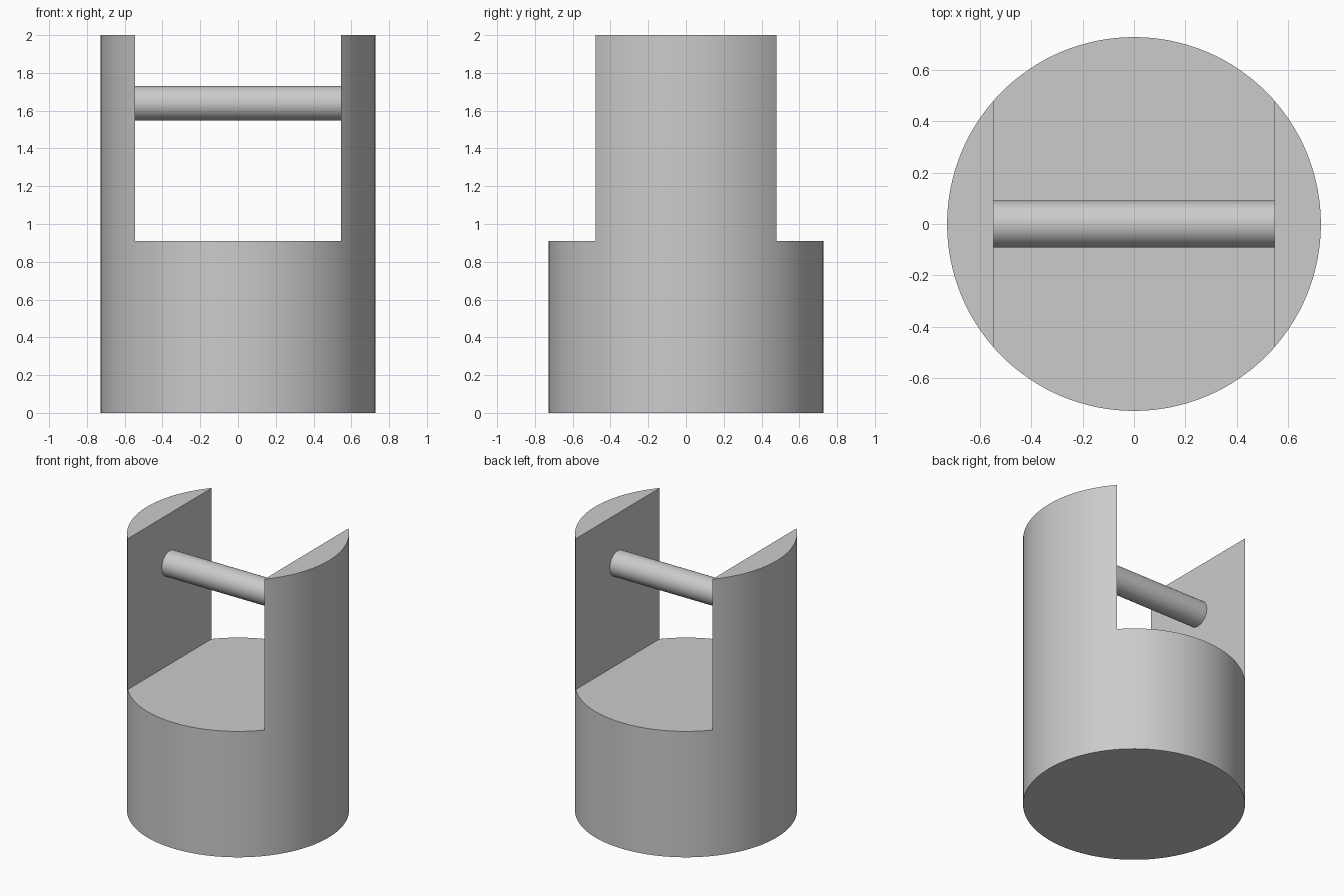
import bpy
import math

RADIUS, HEIGHT = 0.727, 2.0
SLOT_HALF, SLOT_FLOOR = 0.546, 0.91
ROD_RADIUS, ROD_Z = 0.091, 1.64

default = bpy.context.scene.objects.get("Cube")
if default:
    bpy.data.objects.remove(default, do_unlink=True)

# One plain grey for every part
GREY = (0.6, 0.6, 0.6, 1)
grey = bpy.data.materials.new("light grey")
grey.use_nodes = True
grey.diffuse_color = GREY
grey.node_tree.nodes["Principled BSDF"].inputs["Base Color"].default_value = GREY


def cylinder(name, radius, depth, location, sides, rotation=(0, 0, 0)):
    bpy.ops.mesh.primitive_cylinder_add(vertices=sides, radius=radius, depth=depth,
                                        location=location, rotation=rotation)
    obj = bpy.context.object
    obj.name = name
    obj.data.materials.append(grey)
    return obj


def smooth(obj):
    bpy.ops.object.select_all(action="DESELECT")
    obj.select_set(True)
    bpy.context.view_layer.objects.active = obj
    bpy.ops.object.shade_smooth_by_angle(angle=math.radians(30))


# Round body with two upright cheeks left by a through slot
body = cylinder("slotted_body", RADIUS, HEIGHT, (0, 0, HEIGHT / 2), 128)

# Slot cutter, open at the top, front and back
bpy.ops.mesh.primitive_cube_add(size=1, location=(0, 0, SLOT_FLOOR + 1))
cutter = bpy.context.object
cutter.name = "slot_cutter"
cutter.scale = (2 * SLOT_HALF, 2, 2)
cutter.hide_render = True

slot = body.modifiers.new("slot", "BOOLEAN")
slot.operation = "DIFFERENCE"
slot.solver = "EXACT"
slot.object = cutter
bpy.context.view_layer.objects.active = body
bpy.ops.object.modifier_apply(modifier=slot.name)
bpy.data.objects.remove(cutter, do_unlink=True)
smooth(body)

# Cross rod spanning the cheeks
rod = cylinder("cross_rod", ROD_RADIUS, 2 * SLOT_HALF, (0, 0, ROD_Z), 64,
               rotation=(0, math.pi / 2, 0))
smooth(rod)
